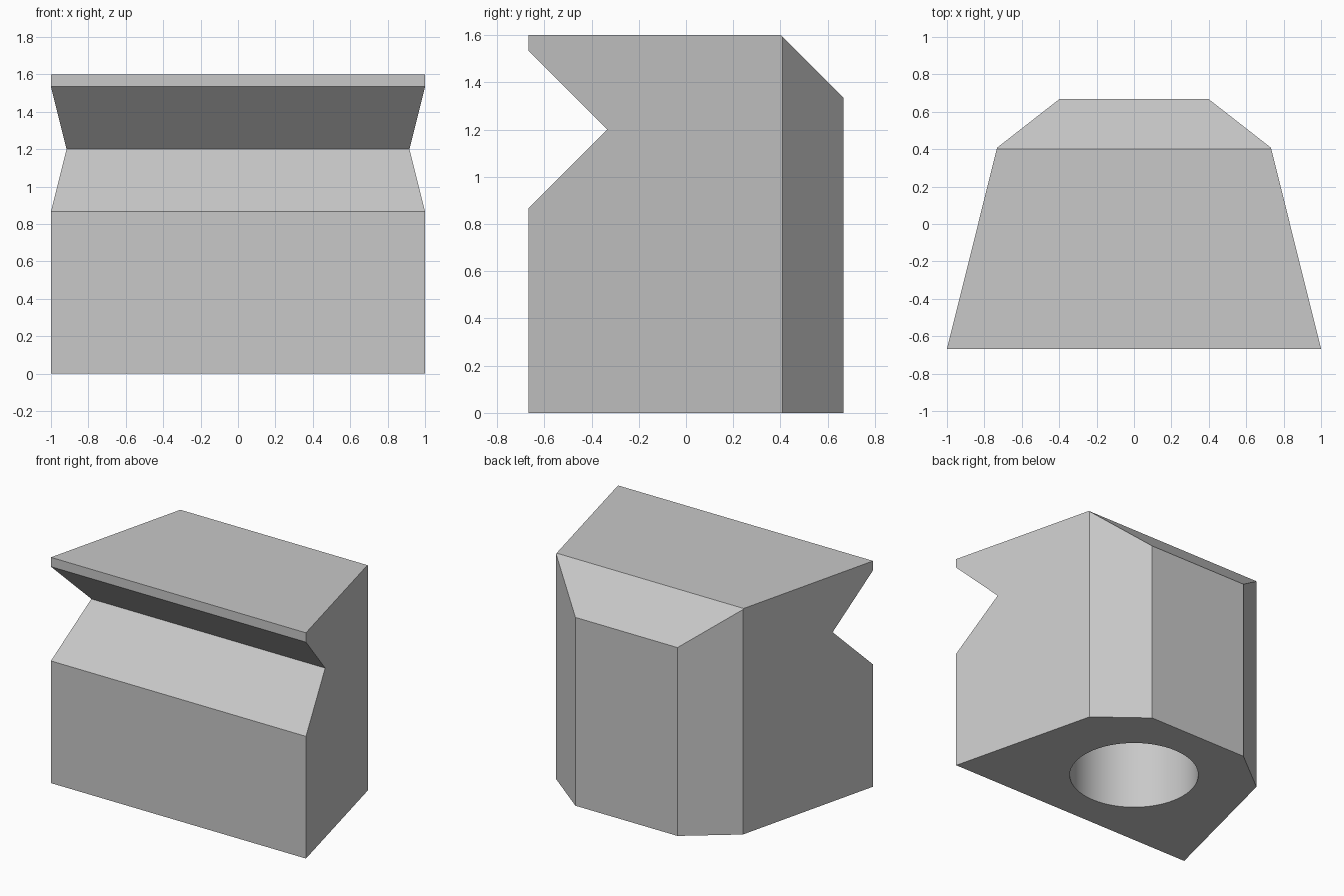
import bpy
import bmesh
from mathutils import Vector

if "Cube" in bpy.data.objects:
    bpy.data.objects.remove(bpy.data.objects["Cube"], do_unlink=True)

HEIGHT = 1.6
BACK = 0.667
HOLE_RADIUS = 0.432
HOLE_DEPTH = 0.8

grey = bpy.data.materials.new("light_grey")
grey.use_nodes = True
colour = (0.58, 0.58, 0.58, 1)
grey.diffuse_color = colour
grey.node_tree.nodes["Principled BSDF"].inputs["Base Color"].default_value = colour


def prism(name, outline, direction):
    """Extrude a closed outline of 3D points along a direction."""
    bm = bmesh.new()
    face = bm.faces.new([bm.verts.new(p) for p in outline])
    extruded = bmesh.ops.extrude_face_region(bm, geom=[face])["geom"]
    verts = [v for v in extruded if isinstance(v, bmesh.types.BMVert)]
    bmesh.ops.translate(bm, verts=verts, vec=direction)
    bmesh.ops.recalc_face_normals(bm, faces=bm.faces)
    mesh = bpy.data.meshes.new(name)
    bm.to_mesh(mesh)
    bm.free()
    mesh.materials.append(grey)
    obj = bpy.data.objects.new(name, mesh)
    bpy.context.collection.objects.link(obj)
    return obj


# Block body: tapered plan with angled back corners
half = [(1.0, -BACK), (0.732, 0.408), (0.4, BACK)]
plan = half + [(-x, y) for x, y in reversed(half)]
body = prism("block_body", [(x, y, 0) for x, y in plan], (0, 0, HEIGHT))

# Sloped top edge at the back
bm = bmesh.new()
bm.from_mesh(body.data)
cut = bmesh.ops.bisect_plane(
    bm, geom=bm.verts[:] + bm.edges[:] + bm.faces[:],
    plane_co=Vector((0, 0.402, HEIGHT)), plane_no=Vector((0, 1, 1)),
    clear_outer=True)["geom_cut"]
bmesh.ops.contextual_create(bm, geom=[e for e in cut if isinstance(e, bmesh.types.BMEdge)])
bmesh.ops.recalc_face_normals(bm, faces=bm.faces)
bm.to_mesh(body.data)
bm.free()

# V groove across the front, running past the surface for a clean cut
mid, tip, reach = 1.2, -0.333, 0.5
groove = prism("groove_cutter",
               [(-2, tip, mid), (-2, tip - reach, mid + reach), (-2, tip - reach, mid - reach)],
               (4, 0, 0))

# Round blind hole in the underside
bpy.ops.mesh.primitive_cylinder_add(vertices=64, radius=HOLE_RADIUS, depth=2 * HOLE_DEPTH)
hole = bpy.context.object
hole.name = "hole_cutter"
hole.data.materials.append(grey)

for cutter in (groove, hole):
    cutter.hide_render = True
    mod = body.modifiers.new(cutter.name, "BOOLEAN")
    mod.operation = "DIFFERENCE"
    mod.solver = "EXACT"
    mod.object = cutter

# Apply the cuts, then remove the cutters
bpy.ops.object.select_all(action="DESELECT")
body.select_set(True)
bpy.context.view_layer.objects.active = body
for name in [m.name for m in body.modifiers]:
    bpy.ops.object.modifier_apply(modifier=name)
for cutter in (groove, hole):
    bpy.data.objects.remove(cutter, do_unlink=True)
# Keep the angled back corners (under 40 degrees) crisp, the hole wall smooth
bpy.ops.object.shade_smooth_by_angle(angle=0.15)
